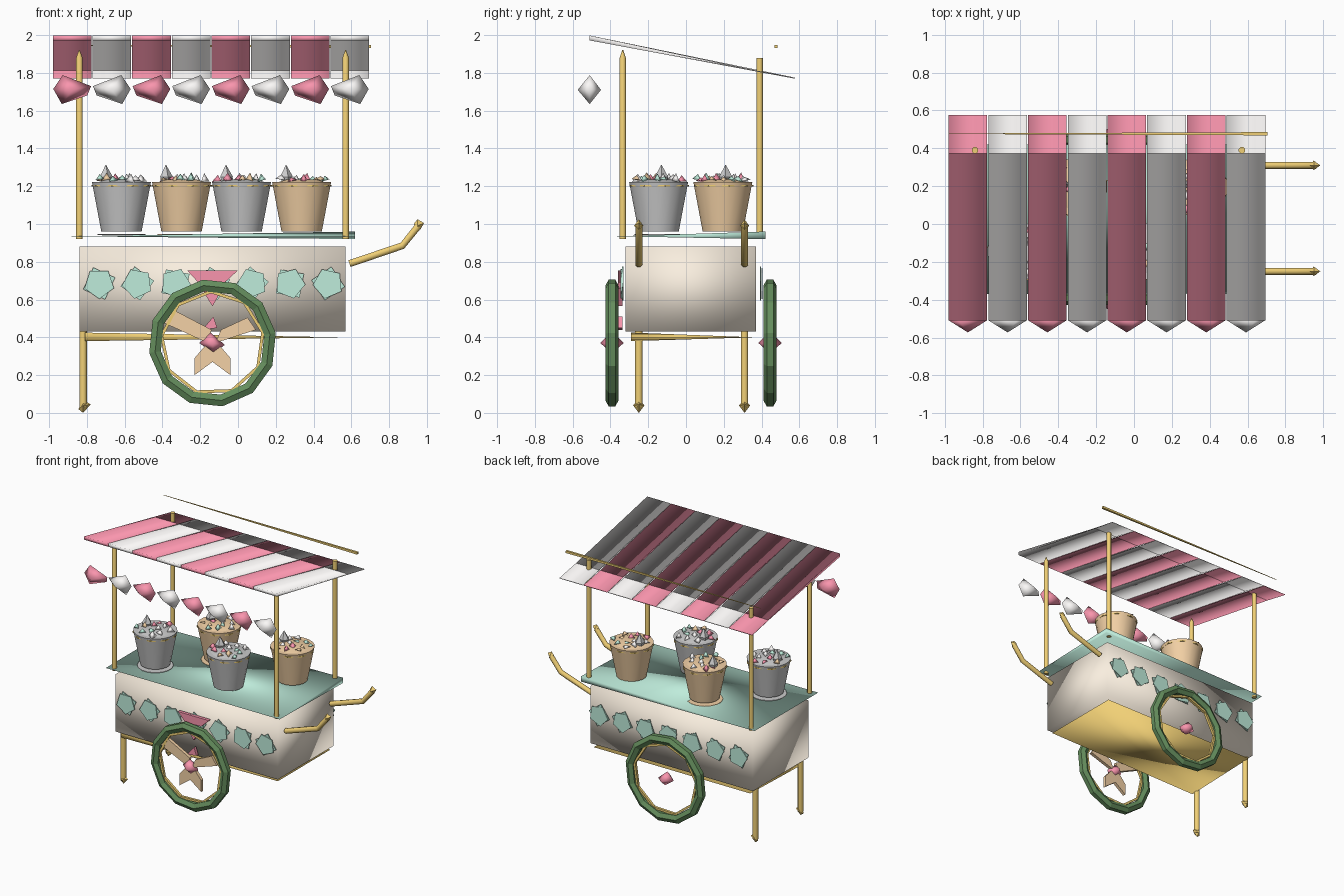
import bpy, bmesh, math, random
from mathutils import Vector

if "Cube" in bpy.data.objects:
    bpy.data.objects.remove(bpy.data.objects["Cube"])

random.seed(4)
COL = dict(gold=(.88, .63, .18), pink=(.95, .3, .42), teal=(.52, .84, .71), cream=(.95, .86, .74),
           white=(.97, .95, .94), tan=(.9, .64, .38), green=(.13, .27, .11), silver=(.93, .92, .93))
MAT = {}
for k, c in COL.items():
    MAT[k] = bpy.data.materials.new(k)
    MAT[k].diffuse_color = (*c, 1)


def finish(name, bm, mat, smooth=None, recalc=True):
    if recalc:
        bmesh.ops.recalc_face_normals(bm, faces=bm.faces)
    me = bpy.data.meshes.new(name)
    bm.to_mesh(me)
    bm.free()
    me.materials.append(MAT[mat])
    ob = bpy.data.objects.new(name, me)
    bpy.context.collection.objects.link(ob)
    if smooth == 180:
        me.polygons.foreach_set('use_smooth', [True] * len(me.polygons))
    elif smooth:
        bpy.ops.object.select_all(action='DESELECT')
        ob.select_set(True)
        bpy.context.view_layer.objects.active = ob
        bpy.ops.object.shade_smooth_by_angle(angle=math.radians(smooth))
    return ob


def hull(name, pts, mat, smooth=None):
    bm = bmesh.new()
    vs = [bm.verts.new(p) for p in pts]
    bmesh.ops.convex_hull(bm, input=vs)
    bmesh.ops.delete(bm, geom=[v for v in bm.verts if not v.link_faces], context='VERTS')
    return finish(name, bm, mat, smooth)


def slab(name, x, y, front, back, mat):
    """Smooth box; front and back give (bottom z, top z) at the two y ends."""
    bm = bmesh.new()
    bmesh.ops.create_cube(bm, size=2)
    for v in bm.verts:
        z = (front if v.co.y < 0 else back)[v.co.z > 0]
        v.co = (x[v.co.x > 0], y[v.co.y > 0], z)
    return finish(name, bm, mat, 180, False)


def prism(name, outline, y0, y1, mat, smooth=None):
    """Outline in x,z extruded along y."""
    bm = bmesh.new()
    a = [bm.verts.new((x, y0, z)) for x, z in outline]
    b = [bm.verts.new((x, y1, z)) for x, z in outline]
    bm.faces.new(a)
    bm.faces.new(b[::-1])
    for i in range(len(a)):
        j = (i + 1) % len(a)
        bm.faces.new((a[i], a[j], b[j], b[i]))
    return finish(name, bm, mat, smooth)


def tube(name, path, radii, mat, n=8, smooth=50):
    """Round bar through a few points with one radius per point."""
    bm = bmesh.new()
    P = [Vector(p) for p in path]
    rings = []
    for i, p in enumerate(P):
        d = (P[min(i + 1, len(P) - 1)] - P[max(i - 1, 0)]).normalized()
        u = d.cross(Vector((0, 1, 0)) if abs(d.y) < .9 else Vector((1, 0, 0))).normalized()
        w = d.cross(u)
        rings.append([bm.verts.new(p + radii[i] * (math.cos(t) * u + math.sin(t) * w))
                      for t in (2 * math.pi * (k + .5) / n for k in range(n))])
    for a, b in zip(rings, rings[1:]):
        for k in range(n):
            bm.faces.new((a[k], a[(k + 1) % n], b[(k + 1) % n], b[k]))
    bm.faces.new(rings[0])
    bm.faces.new(rings[-1])
    return finish(name, bm, mat, smooth)


def ring(name, c, R, rx, ry, mat, n, m, axis='y', smooth=None):
    """Low-poly hoop: rx radial, ry along the axis."""
    bm = bmesh.new()
    g = []
    for i in range(n):
        t = 2 * math.pi * (i + .3) / n
        row = []
        for j in range(m):
            s = 2 * math.pi * (j + .5) / m
            r, h = R + rx * math.cos(s), ry * math.sin(s)
            a, b = r * math.cos(t), r * math.sin(t)
            o = (a, h, b) if axis == 'y' else (a, b, h)
            row.append(bm.verts.new(Vector(c) + Vector(o)))
        g.append(row)
    for i in range(n):
        for j in range(m):
            i2, j2 = (i + 1) % n, (j + 1) % m
            bm.faces.new((g[i][j], g[i2][j], g[i2][j2], g[i][j2]))
    return finish(name, bm, mat, smooth)


# Cart body, bottom plate and counter (thin wedges)
slab('cart_body', (-.84, .57), (-.32, .37), (.43, .88), (.43, .88), 'cream')
hull('bottom_plate', [(-.81, -.29, .38), (-.81, -.29, .425), (.55, -.29, .40), (.55, .36, .40),
                      (-.81, .36, .40)], 'gold', 180)
hull('counter', [(-.89, -.37, .935), (.62, -.37, .935), (-.89, .42, .935), (.62, .42, .92),
                 (.62, .42, .96)], 'teal', 180)

# Posts, rear legs and handles
for x in (-.84, .57):
    tube('front_post', [(x, -.335, .92), (x, -.335, 1.88), (x, -.335, 1.92)], [.018, .018, .003], 'gold')
    tube('back_post', [(x, .39, .92), (x, .39, 1.88)], [.018, .018], 'gold')
for y in (-.25, .31):
    tube('leg', [(-.82, y, .03), (-.82, y, .43)], [.021, .021], 'gold')
    hull('foot', [(-.845, y, .02), (-.82, y, 0), (-.78, y, .045), (-.82, y - .03, .04),
                  (-.82, y + .03, .04), (-.82, y, .07)], 'gold')
    tube('handle', [(.59, y, .79), (.87, y, .885), (.955, y, .99)], [.02, .02, .02], 'gold')
    hull('handle_tip', [(.93, y, 1.0), (.985, y, 1.005), (.95, y - .025, .99), (.95, y + .025, .99),
                        (.95, y, 1.025), (.965, y, .97)], 'gold')

# Awning stripes (sheets cross near the back), hanging scallops and back rod
W = 1.68 / 8
for i in range(8):
    x0 = -.98 + i * W
    x1 = x0 + W - .006
    c = 'white' if i % 2 else 'pink'
    slab('awning_stripe', (x0, x1), (-.51, .577), (1.972, 1.998), (1.775, 1.769), c)
    cx, s = (x0 + x1) / 2, (-1 if i == 0 else 1)
    hull('scallop', [(cx + s * a, -.51 + b, 1.71 + h) for a, b, h in
                     ((-.1, 0, .02), (-.08, .02, -.03), (.05, 0, .078), (.1, 0, .005), (.055, 0, -.075),
                      (0, -.063, 0), (0, .06, 0))], c, 180)
tube('back_rod', [(-.98, .477, 1.945), (.705, .477, 1.94)], [.002, .012], 'gold', 4, None)

# Wheels: tyre, rim, hub
for y in (-.392, .445):
    ring('tyre', (-.135, y, .37), .308, .036, .035, 'green', 12, 6)
    ring('wheel_rim', (-.135, y, .37), .272, .012, .014, 'gold', 9, 4)
    hull('hub', [(-.205, y, .37), (-.07, y, .36), (-.15, y, .43), (-.13, y, .315),
                 (-.135, y - .062, .37), (-.135, y + .062, .37)], 'pink', 180)

# Ribbon on the front wheel
for nm, pts in (('ribbon_loop_left', [(-.35, .55), (-.40, .48), (-.16, .37), (-.14, .44)]),
                ('ribbon_loop_right', [(.05, .505), (.095, .44), (-.12, .37), (-.09, .44)]),
                ('ribbon_tails', [(-.17, .36), (-.10, .36), (-.04, .29), (-.04, .20), (-.135, .27),
                                  (-.23, .20), (-.23, .29)])):
    prism(nm, pts, -.40, -.375, 'tan')
for pts in ([(-.27, .755), (0, .755), (-.07, .69), (-.21, .69)],
            [(-.20, .69), (-.08, .66), (-.135, .565), (-.17, .62)],
            [(-.19, .44), (-.13, .51), (-.11, .45)]):
    prism('bow_piece', pts, -.36, -.335, 'pink')

# Paper rosettes along both long sides
for y in (-.335, .395):
    for i in range(7):
        cx, a0 = -.735 + i * .202, random.uniform(0, 1.5)
        for k, (n, r) in enumerate(((4, .09), (5, .082))):
            pts = [(cx + r * math.cos(a0 + k * .6 + 2 * math.pi * j / n),
                    .685 + r * math.sin(a0 + k * .6 + 2 * math.pi * j / n)) for j in range(n)]
            yy = y + .008 * k * (1 if y > 0 else -1)
            prism('rosette', pts, yy - .003, yy + .003, 'teal')

# Buckets with gold trim and a heap of sweets
for i in range(4):
    cx, cy = -.617 + i * .318, (.195 if i % 2 else -.145)
    c = 'tan' if i % 2 else 'silver'
    tube('bucket', [(cx, cy, .96), (cx, cy, 1.222)], [.108, .158], c, 20)
    if i != 2:
        tube('bucket_base', [(cx, cy, .942), (cx, cy, .946)], [.13, .13], c, 16)
    ring('bucket_trim', (cx, cy, 1.203), .157, .006, .006, 'gold', 9, 4, 'z')
    tube('sweet_heap', [(cx, cy, 1.215), (cx, cy, 1.236)], [.15, .08], c, 12)
    for j in range(13):
        r, t = .135 * math.sqrt((j + .5) / 13), j * 2.4 + i
        px, py, s = cx + r * math.cos(t), cy + r * math.sin(t), random.uniform(.025, .036)
        q = [(px + s * math.cos(t + k * 2.1), py + s * math.sin(t + k * 2.1),
              1.22 + random.uniform(0, .02)) for k in range(3)]
        hull('sweet', q + [(px, py, 1.245 + random.uniform(0, .028))],
             ('white', 'pink', 'teal', 'white', 'tan')[j % 5], 180)
    tube('sugar_cone', [(cx - .083, cy + .015, 1.2), (cx - .083, cy + .015, 1.25),
                        (cx - .083, cy + .015, 1.312)], [.02, .037, .002], 'silver', 5, None)

for m in bpy.data.materials:
    if m.users and not m.is_grease_pencil:
        m.use_nodes = True
        m.node_tree.nodes["Principled BSDF"].inputs["Base Color"].default_value = m.diffuse_color
